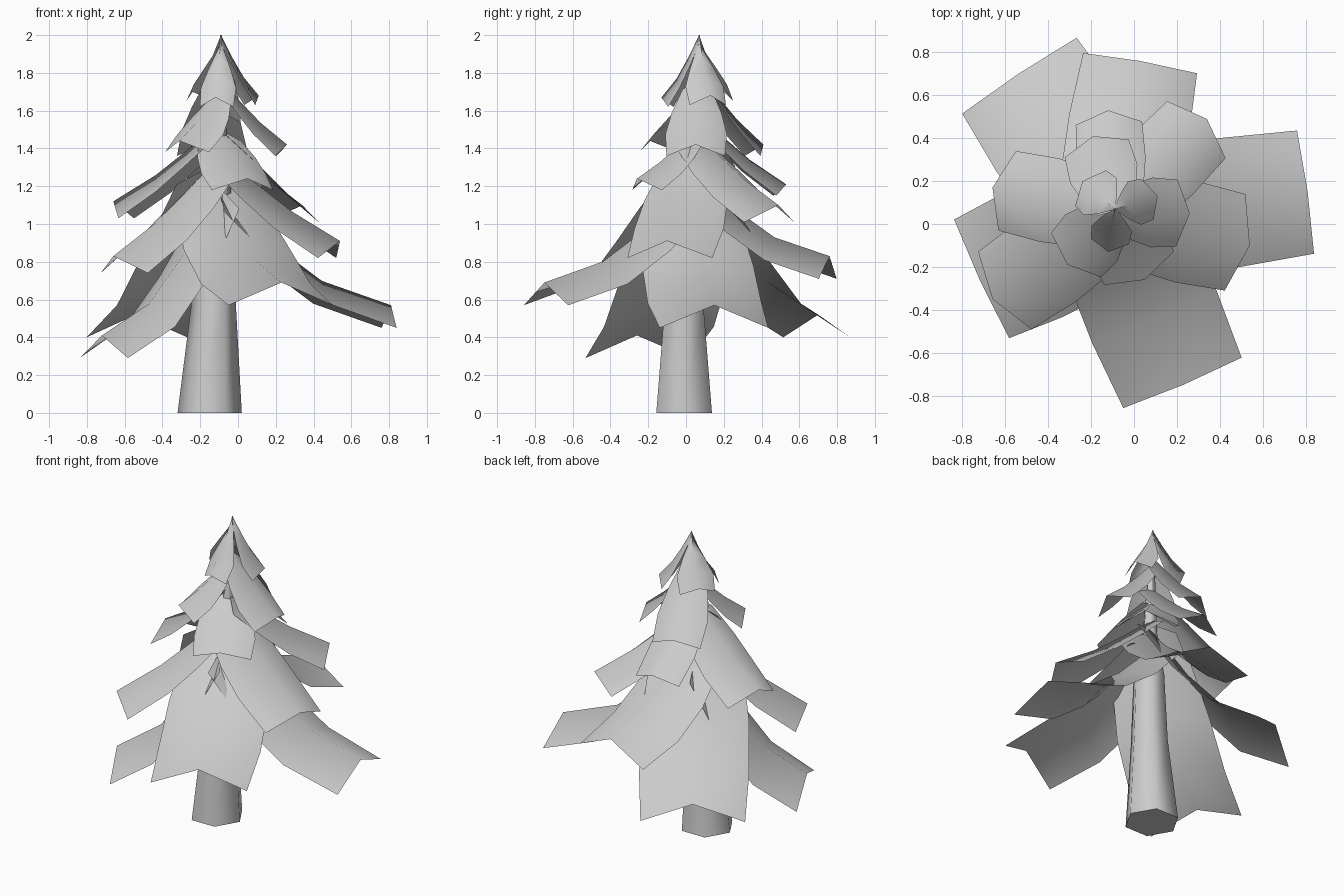
import bpy
import bmesh
import math
from mathutils import Vector

if "Cube" in bpy.data.objects:
    bpy.data.objects.remove(bpy.data.objects["Cube"], do_unlink=True)

grey = bpy.data.materials.new("plain_grey")
grey.use_nodes = True
grey.diffuse_color = (0.6, 0.6, 0.6, 1)
grey.node_tree.nodes["Principled BSDF"].inputs["Base Color"].default_value = grey.diffuse_color


def finish(bm, name):
    """Turn a bmesh into an object with the grey material; only six-sided caps stay flat."""
    bm.normal_update()
    for face in bm.faces:
        face.smooth = len(face.verts) == 4
    mesh = bpy.data.meshes.new(name)
    bm.to_mesh(mesh)
    bm.free()
    mesh.materials.append(grey)
    obj = bpy.data.objects.new(name, mesh)
    bpy.context.collection.objects.link(obj)


# Trunk: rings of a leaning six-sided taper (centre x, y, height, radius)
TRUNK = [
    (-0.15, -0.01, 0, 0.17),
    (-0.13, -0.01, 0.55, 0.12),
    (-0.11, 0.01, 1, 0.1),
    (-0.1, 0.03, 1.25, 0.05),
    (-0.09, 0.07, 2, 0.004),
]


def trunk_centre(height):
    """Point on the trunk axis at the given height."""
    for low, high in zip(TRUNK, TRUNK[1:]):
        if height <= high[2]:
            t = (height - low[2]) / (high[2] - low[2])
            return Vector(low[:3]).lerp(Vector(high[:3]), t)


def build_trunk():
    bm = bmesh.new()
    rings = []
    for x, y, z, radius in TRUNK:
        angles = [math.tau * i / 6 for i in range(6)]
        rings.append([bm.verts.new((x + radius * math.cos(a), y + radius * math.sin(a), z))
                      for a in angles])
    for low, high in zip(rings, rings[1:]):
        for i in range(6):
            j = (i + 1) % 6
            bm.faces.new((low[i], low[j], high[j], high[i]))
    bm.faces.new(rings[0][::-1])
    bm.faces.new(rings[-1])
    finish(bm, "trunk")


def build_branch(name, tip, half_width, root_height, drop, point, root_scale, curve):
    """Folded sheet: a ridge sweeping up from tip to trunk, with a lowered edge on each side."""
    tip = Vector(tip)
    root = trunk_centre(root_height)
    rise = root.z - tip.z
    outward = ((tip - root) * Vector((1, 1, 0))).normalized()
    side = Vector((-outward.y, outward.x, 0))

    bm = bmesh.new()
    rows = []
    for inward, scale in ((1, root_scale), (0.7, (1.2 + root_scale) / 2), (0.4, 1.05), (0, 1)):
        ridge = tip.lerp(root, inward)
        ridge.z = tip.z + rise * inward ** curve
        edge = outward * -point * (1 - inward) - Vector((0, 0, drop))
        rows.append([bm.verts.new(ridge + side * half_width * scale * s + edge * abs(s))
                     for s in (1, 0, -1)])
    for inner, outer in zip(rows, rows[1:]):
        for i in range(2):
            bm.faces.new((inner[i], inner[i + 1], outer[i + 1], outer[i]))
    finish(bm, name)


# Tiers: edge drop, pointedness, root width, ridge curve, then branches as
# (tip x, y, z, half width, root height)
TIERS = {
    "bottom": (0.12, 0.01, 0.85, 1.7, [
        (0.23, -0.75, 0.69, 0.3, 1.22),
        (0.81, 0.15, 0.57, 0.29, 1.18),
        (0.03, 0.76, 0.83, 0.27, 1.3),
        (-0.54, 0.7, 0.52, 0.32, 1.33),
        (-0.72, -0.26, 0.41, 0.305, 1.2),
    ]),
    "lower": (0.09, 0.07, 0.75, 1.2, [
        (-0.66, -0.35, 0.83, 0.22, 1.36),
        (0.54, -0.1, 0.91, 0.23, 1.38),
        (-0.66, 0.17, 1.12, 0.19, 1.54),
        (0.34, 0.49, 1.1, 0.19, 1.5),
    ]),
    "middle": (0.06, 0.06, 0.7, 1.2, [
        (0.05, -0.26, 1.24, 0.18, 1.5),
        (-0.12, 0.53, 1.21, 0.155, 1.6),
    ]),
    "upper": (0.06, 0.06, 0.5, 1.2, [
        (-0.31, -0.19, 1.44, 0.155, 1.72),
        (0.26, 0.05, 1.42, 0.155, 1.77),
        (-0.19, 0.41, 1.42, 0.155, 1.82),
    ]),
    "crown": (0.05, 0.05, 0.05, 1.3, [
        (-0.24, 0.2, 1.7, 0.11, 2),
        (0.11, 0.13, 1.68, 0.1, 2),
        (-0.12, -0.13, 1.67, 0.09, 2),
    ]),
}

build_trunk()
for tier, (drop, point, root_scale, curve, branches) in TIERS.items():
    for number, (x, y, z, half_width, root_height) in enumerate(branches, 1):
        build_branch(f"{tier}_branch_{number}", (x, y, z), half_width, root_height,
                     drop, point, root_scale, curve)
